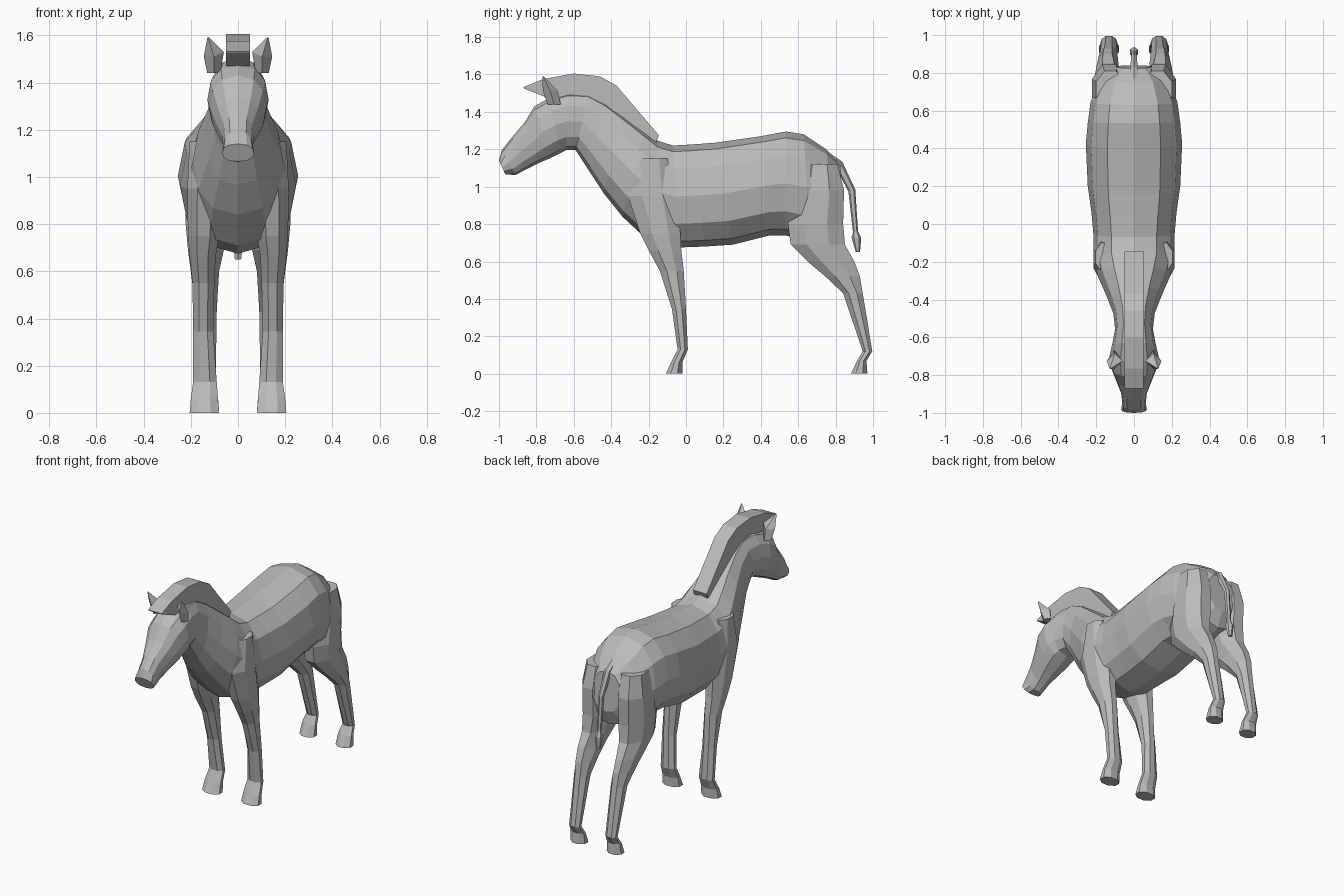
import bpy, bmesh, math
from mathutils import Vector

grey = bpy.data.materials.new("light grey")
grey.diffuse_color = (0.5, 0.5, 0.5, 1)


def loft(name, rings):
    """Skin a list of closed rings and cap both ends."""
    bm = bmesh.new()
    vs = [[bm.verts.new(p) for p in r] for r in rings]
    n = len(rings[0])
    for a, b in zip(vs, vs[1:]):
        for i in range(n):
            j = (i + 1) % n
            bm.faces.new((a[i], a[j], b[j], b[i]))
    bm.faces.new(vs[0])
    bm.faces.new(vs[-1])
    bmesh.ops.recalc_face_normals(bm, faces=bm.faces)
    me = bpy.data.meshes.new(name)
    bm.to_mesh(me)
    bm.free()
    me.materials.append(grey)
    ob = bpy.data.objects.new(name, me)
    bpy.context.collection.objects.link(ob)
    return ob


def spow(v, e):
    return math.copysign(abs(v) ** e, v)


def torso_ring(ty, tz, by, bz, w, n=12):
    """Ring between a top and a bottom point in the middle plane."""
    top, bot = Vector((0, ty, tz)), Vector((0, by, bz))
    c, a = (top + bot) / 2, (top - bot) / 2
    out = []
    for i in range(n):
        t = 2 * math.pi * i / n
        out.append(c + a * spow(math.cos(t), 0.9) + Vector((w * spow(math.sin(t), 0.85), 0, 0)))
    return out


def leg_ring(z, y0, y1, x0, x1, side, n=8):
    """Level eight-sided ring filling a y and x range."""
    k = 1 / math.cos(math.pi / n)
    out = []
    for i in range(n):
        t = 2 * math.pi * (i + 0.5) / n
        out.append((side * ((x0 + x1) / 2 + (x1 - x0) / 2 * k * math.cos(t)),
                    (y0 + y1) / 2 + (y1 - y0) / 2 * k * math.sin(t), z))
    return out


# Body, rump to chest, then neck and head in one skin
body = [
    (0.825, 1.12, 0.84, 0.86, 0.10), (0.75, 1.20, 0.80, 0.76, 0.18),
    (0.63, 1.28, 0.66, 0.71, 0.23), (0.535, 1.295, 0.53, 0.74, 0.245),
    (0.40, 1.27, 0.45, 0.74, 0.255), (0.155, 1.235, 0.25, 0.69, 0.245),
    (0.02, 1.225, 0.10, 0.68, 0.225), (-0.07, 1.22, -0.04, 0.675, 0.215),
    (-0.15, 1.245, -0.20, 0.71, 0.215), (-0.22, 1.30, -0.34, 0.84, 0.19),
    (-0.325, 1.38, -0.44, 0.965, 0.145), (-0.43, 1.457, -0.515, 1.08, 0.11),
    (-0.52, 1.50, -0.59, 1.195, 0.10), (-0.63, 1.505, -0.64, 1.195, 0.115),
    (-0.73, 1.475, -0.67, 1.18, 0.13), (-0.81, 1.43, -0.72, 1.155, 0.12),
    (-0.865, 1.34, -0.79, 1.125, 0.095), (-0.93, 1.265, -0.86, 1.09, 0.068),
    (-0.985, 1.195, -0.91, 1.063, 0.062), (-1.0, 1.14, -0.965, 1.065, 0.068)]
loft("body_and_head", [torso_ring(*r) for r in body])

# Legs: height, front y, back y, inner x, outer x
front_leg = [
    (1.15, -0.25, -0.10, 0.10, 0.205), (0.95, -0.31, -0.05, 0.07, 0.215),
    (0.75, -0.245, -0.03, 0.08, 0.212), (0.66, -0.20, -0.025, 0.095, 0.205),
    (0.55, -0.14, -0.012, 0.10, 0.193), (0.345, -0.075, 0.0, 0.105, 0.19),
    (0.13, -0.045, 0.01, 0.09, 0.19), (0.06, -0.08, -0.02, 0.085, 0.20),
    (0.0, -0.108, -0.02, 0.08, 0.205)]
hind_leg = [
    (1.12, 0.62, 0.81, 0.05, 0.20), (0.98, 0.58, 0.845, 0.04, 0.222),
    (0.80, 0.545, 0.84, 0.04, 0.222), (0.69, 0.56, 0.85, 0.06, 0.212),
    (0.60, 0.65, 0.90, 0.08, 0.20), (0.52, 0.745, 0.93, 0.085, 0.19),
    (0.43, 0.84, 0.945, 0.09, 0.18), (0.12, 0.945, 0.996, 0.095, 0.17),
    (0.07, 0.915, 0.965, 0.085, 0.18), (0.0, 0.882, 0.97, 0.08, 0.185)]
for label, side in (("left", 1), ("right", -1)):
    loft("front_leg_" + label, [leg_ring(*r, side) for r in front_leg])
    loft("hind_leg_" + label, [leg_ring(*r, side) for r in hind_leg])
    # Ear: diamond base, broad middle, pointed tip
    ear = [((0.075, 0.13), (-0.74, -0.67), 1.44), ((0.06, 0.145), (-0.765, -0.685), 1.51),
           ((0.122, 0.13), (-0.768, -0.76), 1.59)]
    loft("ear_" + label, [[(side * x0, (y0 + y1) / 2, z + 0.02 * (k == 1)),
                           (side * (x0 + x1) / 2, y0, z),
                           (side * x1, (y0 + y1) / 2, z),
                           (side * (x0 + x1) / 2, y1, z)]
                          for k, ((x0, x1), (y0, y1), z) in enumerate(ear)])

# Mane: upright band with a forelock jutting forward
mane = [(-0.87, 1.532, -0.865, 1.525), (-0.765, 1.575, -0.73, 1.47), (-0.60, 1.605, -0.60, 1.48),
        (-0.46, 1.59, -0.50, 1.47), (-0.37, 1.54, -0.42, 1.43), (-0.29, 1.445, -0.33, 1.35),
        (-0.145, 1.275, -0.16, 1.24)]
loft("mane", [[(-0.05, a, b), (0.05, a, b), (0.05, c, d), (-0.05, c, d)] for a, b, c, d in mane])

# Tail: thin strand ending in a tuft
tail = [(0.70, 1.225, 0.70, 1.18, 0.025), (0.835, 1.135, 0.80, 1.10, 0.022),
        (0.905, 0.985, 0.868, 0.975, 0.016), (0.92, 0.76, 0.893, 0.755, 0.013),
        (0.937, 0.725, 0.885, 0.73, 0.024), (0.93, 0.65, 0.908, 0.65, 0.015)]
loft("tail", [torso_ring(*r, n=6) for r in tail])
